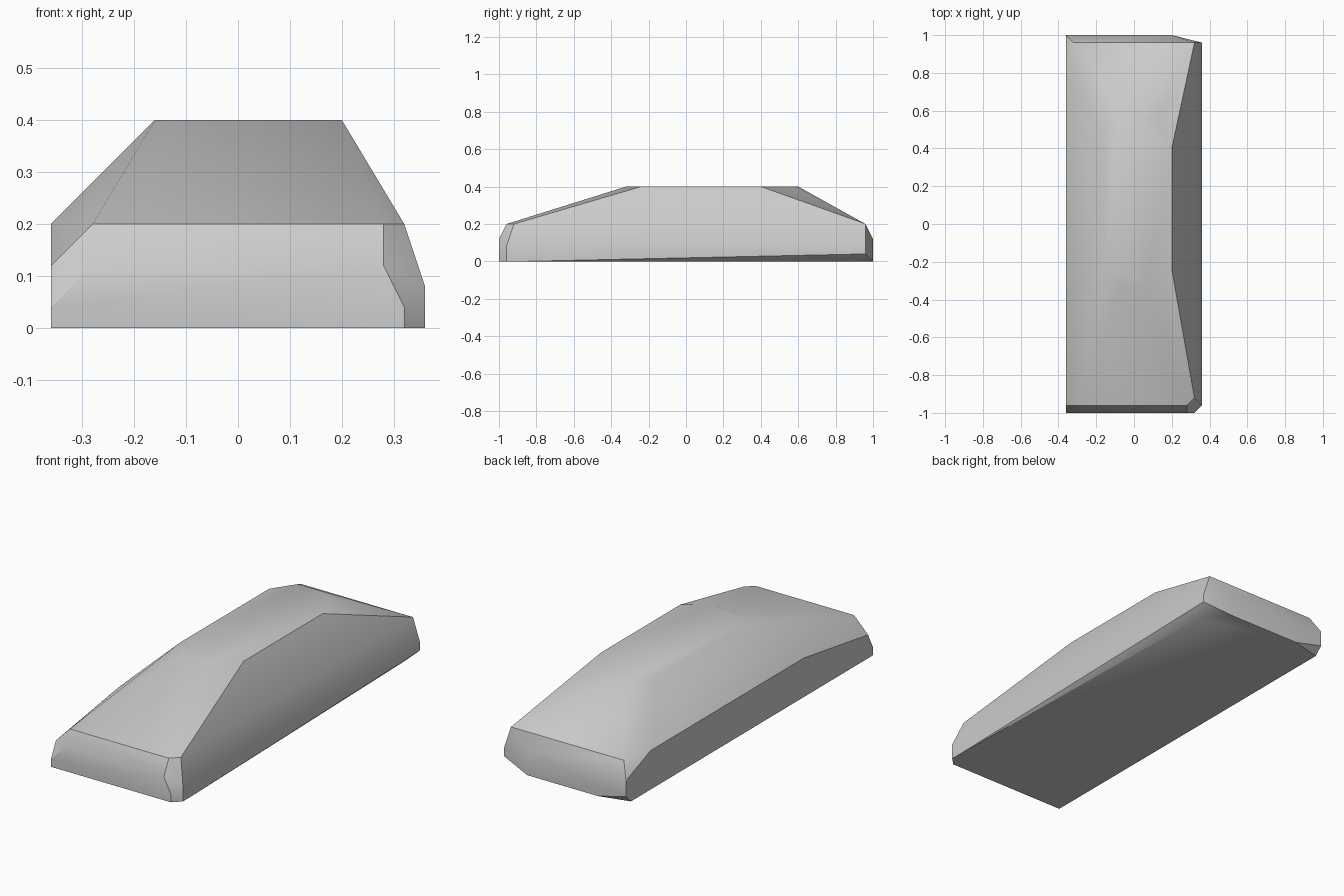
import bpy
import bmesh
import math

cube = bpy.data.objects.get("Cube")
if cube:
    bpy.data.objects.remove(cube, do_unlink=True)

STEP = 0.04  # all corners sit on this grid

# Corner outlines (x, y) at each height, in grid steps
base_outline = [(-9, -25), (8, -25), (9, -24), (9, -22), (8, 22),
                (7, 23), (5, 25), (-5, 25), (-9, 24)]
foot_corners = [(-9, -25), (8, -25), (9, 24), (-9, 25)]
side_bulge = [(9, -24), (9, 24)]
end_bulge = [(-9, -24), (-7, -25), (7, -25), (5, 25), (-9, 25)]
shoulder = [(-9, -11), (-9, 20), (-8, 24), (8, 24), (8, -23),
            (7, -24), (-7, -24)]
crown = [(-4, -6), (-2, -8), (2, -8), (5, -6), (5, 10),
         (3, 14), (1, 15), (-2, 15), (-4, 12)]
levels = {0: base_outline, 1: foot_corners, 2: side_bulge,
          3: end_bulge, 5: shoulder, 10: crown}


def make_material(name, color):
    mat = bpy.data.materials.new(name)
    mat.use_nodes = True
    mat.diffuse_color = color
    mat.node_tree.nodes["Principled BSDF"].inputs["Base Color"].default_value = color
    return mat


def make_hull(name, outlines, mat):
    """Wrap a convex skin around the stacked outlines."""
    bm = bmesh.new()
    for height, outline in outlines.items():
        for x, y in outline:
            bm.verts.new((x * STEP, y * STEP, height * STEP))
    result = bmesh.ops.convex_hull(bm, input=bm.verts)
    inner = set(result["geom_interior"] + result["geom_unused"])
    bmesh.ops.delete(bm, geom=[v for v in inner if isinstance(v, bmesh.types.BMVert)],
                     context="VERTS")
    # Merge triangles that lie in one plane
    bmesh.ops.dissolve_limit(bm, angle_limit=math.radians(1),
                             verts=bm.verts, edges=bm.edges)
    bmesh.ops.recalc_face_normals(bm, faces=bm.faces)
    mesh = bpy.data.meshes.new(name)
    bm.to_mesh(mesh)
    bm.free()
    mesh.materials.append(mat)
    obj = bpy.data.objects.new(name, mesh)
    bpy.context.collection.objects.link(obj)
    return obj


# Faceted stone slab
stone = make_hull("stone_slab", levels, make_material("stone grey", (0.6, 0.6, 0.6, 1)))
bpy.ops.object.select_all(action="DESELECT")
stone.select_set(True)
bpy.context.view_layer.objects.active = stone
bpy.ops.object.shade_smooth_by_angle(angle=math.radians(30))
